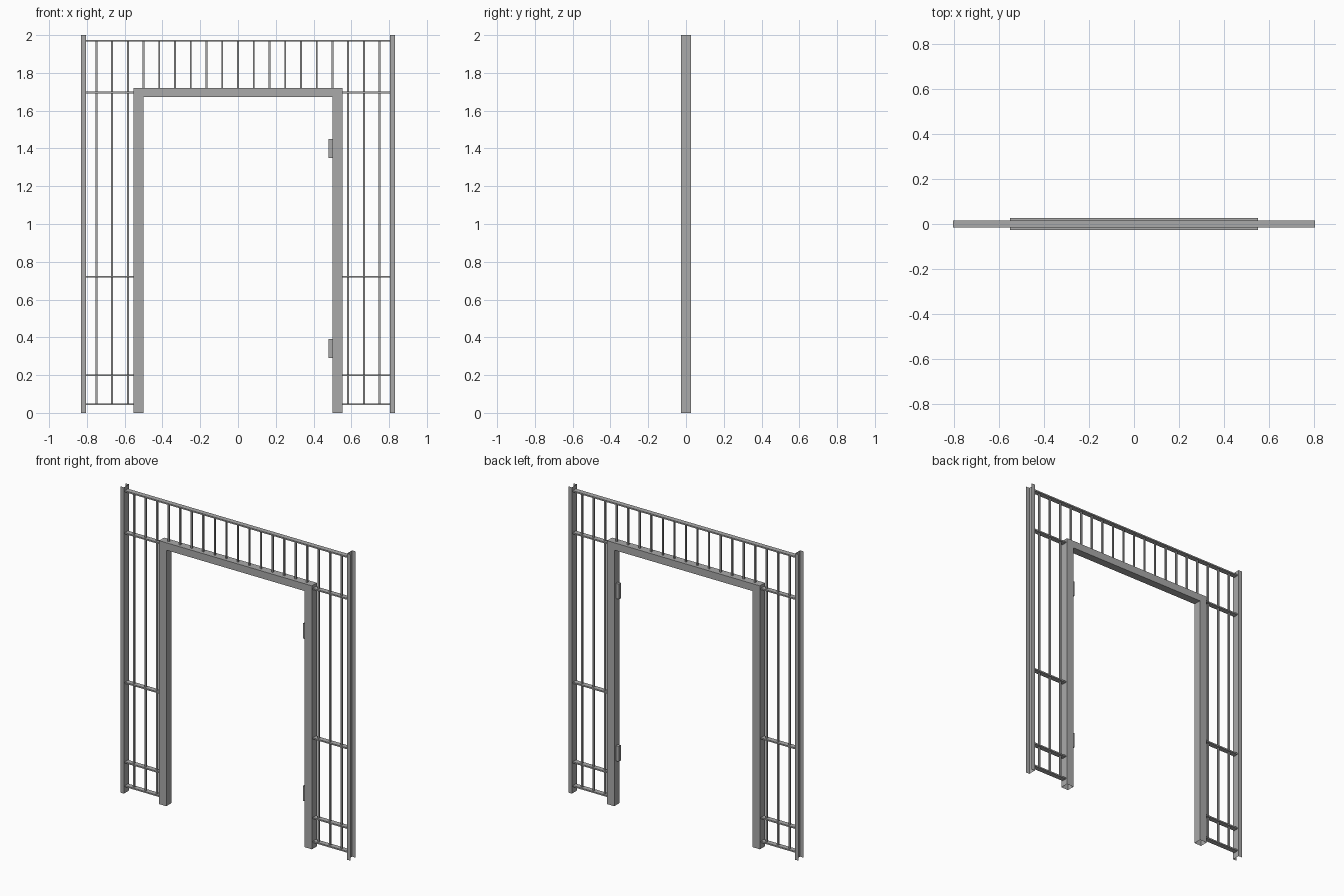
import bpy
import bmesh

cube = bpy.data.objects.get("Cube")
if cube:
    bpy.data.objects.remove(cube, do_unlink=True)

steel = bpy.data.materials.new("grey_steel")
steel.use_nodes = True
grey = (0.4, 0.4, 0.4, 1.0)
steel.diffuse_color = grey
steel.node_tree.nodes["Principled BSDF"].inputs["Base Color"].default_value = grey


def finish(name, bm):
    mesh = bpy.data.meshes.new(name)
    bm.to_mesh(mesh)
    bm.free()
    mesh.materials.append(steel)
    obj = bpy.data.objects.new(name, mesh)
    bpy.context.scene.collection.objects.link(obj)
    return obj


def box(name, x0, x1, depth, z0, z1):
    """Box spanning x0..x1 and z0..z1, centred on y = 0."""
    bm = bmesh.new()
    bmesh.ops.create_cube(bm, size=1)
    for v in bm.verts:
        v.co = ((x0 + x1) / 2 + v.co.x * (x1 - x0),
                v.co.y * depth,
                (z0 + z1) / 2 + v.co.z * (z1 - z0))
    return finish(name, bm)


HALF = 0.026          # half depth of frame and outer posts
INNER, OUTER = 0.50, 0.552
HEAD_LOW, HEAD_TOP = 1.672, 1.72
POST_IN, POST_OUT = 0.806, 0.832
PITCH = 1 / 12        # spacing of the vertical bars
RAIL_H, RAIL_D, BAR = 0.009, 0.033, 0.01
TOP_RAIL, LOW_RAIL = 1.97, 0.045

# Door frame: arch-shaped hollow section, open under the legs
bm = bmesh.new()
outline = [(-OUTER, 0), (-OUTER, HEAD_TOP), (OUTER, HEAD_TOP), (OUTER, 0),
           (INNER, 0), (INNER, HEAD_LOW), (-INNER, HEAD_LOW), (-INNER, 0)]
front = [bm.verts.new((x, -HALF, z)) for x, z in outline]
back = [bm.verts.new((x, HALF, z)) for x, z in outline]
bm.faces.new(front)
bm.faces.new(back[::-1])
for i in range(len(outline)):
    j = (i + 1) % len(outline)
    if outline[i][1] or outline[j][1]:
        bm.faces.new((front[i], back[i], back[j], front[j]))
bmesh.ops.recalc_face_normals(bm, faces=bm.faces)
finish("door_frame", bm)

for side, s in (("left", 1), ("right", -1)):
    # Outer posts: sheet channels that open outward
    bm = bmesh.new()
    profile = [(POST_OUT, -HALF), (POST_IN, -HALF), (POST_IN, HALF), (POST_OUT, HALF)]
    low = [bm.verts.new((s * x, y, 0)) for x, y in profile]
    high = [bm.verts.new((s * x, y, 2)) for x, y in profile]
    for i in range(3):
        bm.faces.new((low[i], low[i + 1], high[i + 1], high[i]))
    finish(side + "_outer_post", bm)

    # Short rails between frame and outer post
    for n, z in enumerate((LOW_RAIL, 0.2, 0.72, 1.696)):
        ends = sorted((s * OUTER, s * POST_IN))
        box(f"{side}_rail_{n + 1}", *ends, RAIL_D, z - RAIL_H / 2, z + RAIL_H / 2)

# Full-width top rail
box("top_rail", -POST_IN, POST_IN, RAIL_D, TOP_RAIL - RAIL_H / 2, TOP_RAIL + RAIL_H / 2)

# Vertical bars: long beside the frame, short above it
for i in range(-9, 10):
    x = i * PITCH
    base = LOW_RAIL if abs(i) > 6 else HEAD_TOP
    box(f"bar_{i + 10}", x - BAR / 2, x + BAR / 2, BAR, base, TOP_RAIL)

# Hinges on the inner face of the left leg
for name, z in (("lower_hinge", 0.29), ("upper_hinge", 1.35)):
    box(name, 0.478, INNER, 0.02, z, z + 0.1)
